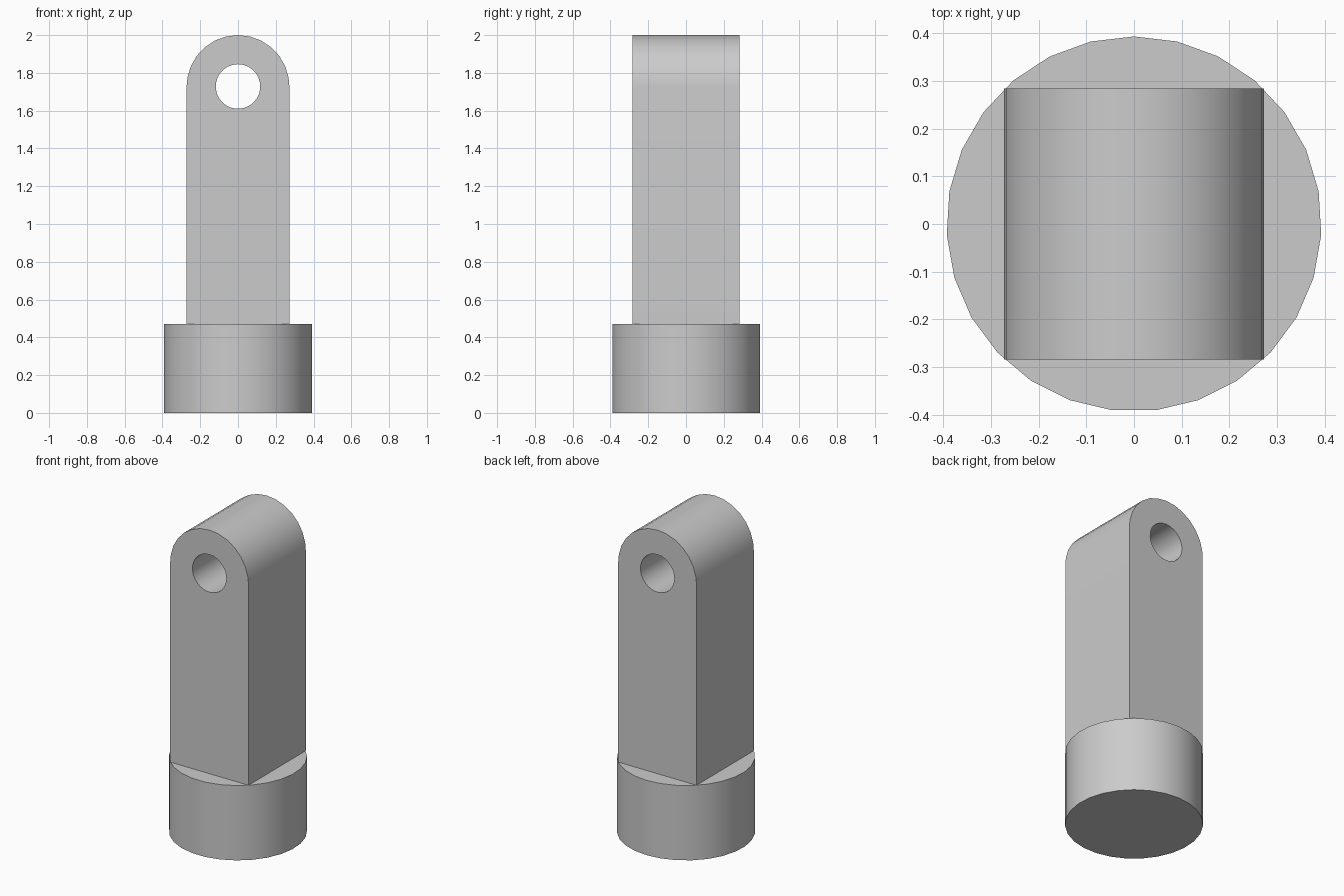
import bpy, bmesh
from math import sin, cos, pi

cube = bpy.data.objects.get("Cube")
if cube:
    bpy.data.objects.remove(cube)

grey = bpy.data.materials.new("plain grey")
grey.use_nodes = True
GREY = (0.6, 0.6, 0.6, 1)
grey.diffuse_color = GREY
grey.node_tree.nodes["Principled BSDF"].inputs["Base Color"].default_value = GREY

SIDES = 27
STEP = 2 * pi / SIDES
BASE_R, BASE_H = 0.393, 0.47
HALF_W, HALF_D = 0.272, 0.284
EYE_Z, EYE_R = 2 - HALF_W, 0.118


def ring(radius, steps):
    """Points on a circle, counted in steps clockwise from the top."""
    return [(radius * sin(k * STEP), radius * cos(k * STEP)) for k in steps]


def extruded(name, loops, to_3d, offset):
    """Fill the outline loops (holes included) and extrude them into a solid."""
    bm = bmesh.new()
    edges = []
    for loop in loops:
        verts = [bm.verts.new(to_3d(a, b)) for a, b in loop]
        edges += [bm.edges.new((v, verts[i - 1])) for i, v in enumerate(verts)]
    bmesh.ops.triangle_fill(bm, edges=edges, use_beauty=True)
    result = bmesh.ops.extrude_face_region(bm, geom=bm.faces[:], use_keep_orig=True)
    moved = [v for v in result["geom"] if isinstance(v, bmesh.types.BMVert)]
    bmesh.ops.translate(bm, verts=moved, vec=offset)
    bmesh.ops.recalc_face_normals(bm, faces=bm.faces[:])
    bmesh.ops.dissolve_limit(bm, angle_limit=0.01, verts=bm.verts[:], edges=bm.edges[:])
    mesh = bpy.data.meshes.new(name)
    bm.to_mesh(mesh)
    bm.free()
    mesh.materials.append(grey)
    obj = bpy.data.objects.new(name, mesh)
    bpy.context.collection.objects.link(obj)
    bpy.ops.object.select_all(action="DESELECT")
    obj.select_set(True)
    bpy.context.view_layer.objects.active = obj
    bpy.ops.object.shade_smooth_by_angle(angle=pi / 6)
    return obj


# Round foot
extruded("round_base", [ring(BASE_R, range(SIDES))],
         lambda x, y: (x, y, 0), (0, 0, BASE_H))

# Upright bar with rounded top and a through hole
arch = [(x, EYE_Z + z) for x, z in ring(HALF_W, range(-6, 7))]
outline = [(-HALF_W, BASE_H), (-HALF_W, EYE_Z)] + arch + [(HALF_W, EYE_Z), (HALF_W, BASE_H)]
hole = [(x, EYE_Z + z) for x, z in ring(EYE_R, range(SIDES))]
extruded("upright_bar", [outline, hole],
         lambda x, z: (x, -HALF_D, z), (0, 2 * HALF_D, 0))
